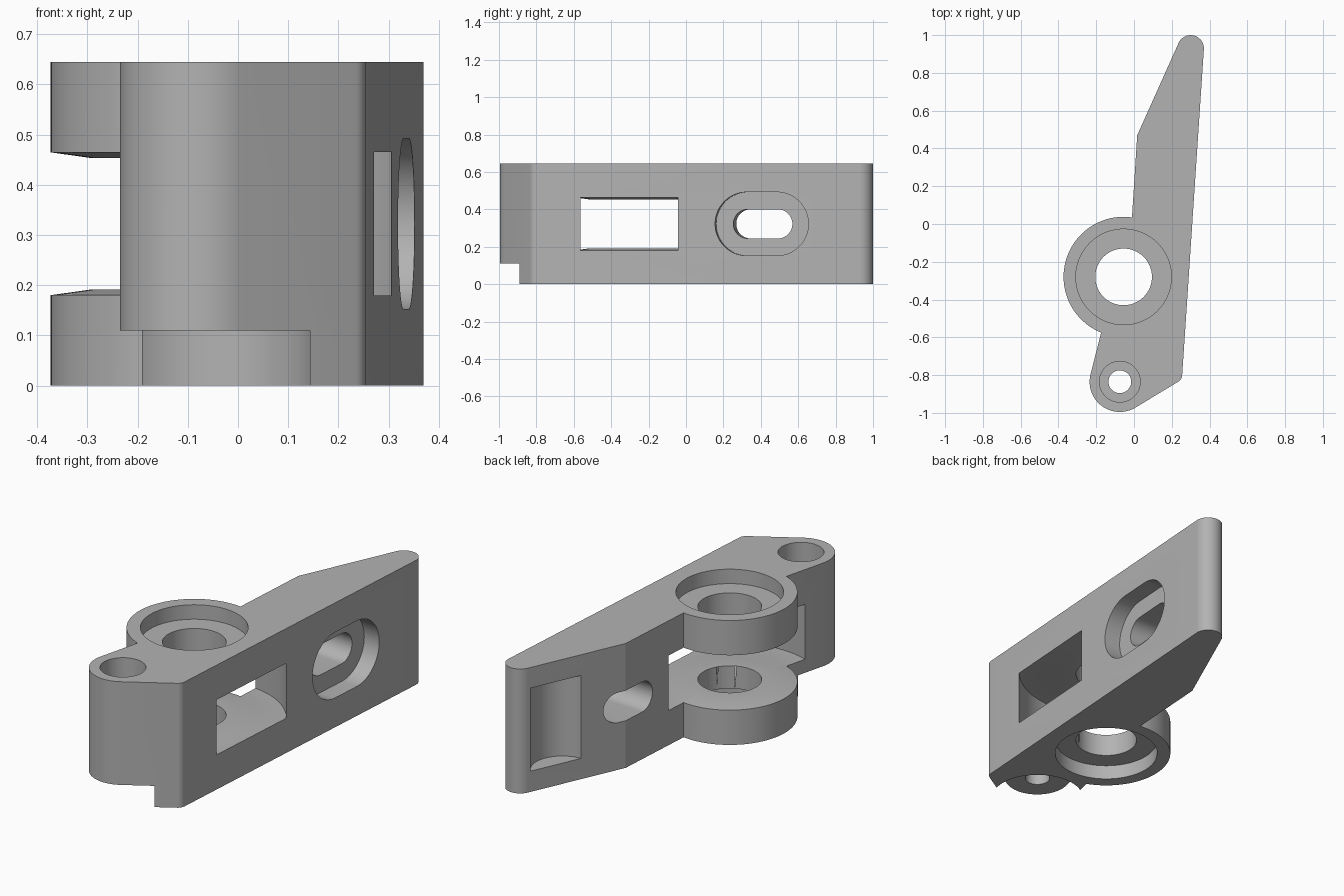
import bpy, bmesh
from math import sin, cos, radians
from mathutils import Matrix, Vector

HEIGHT = 0.645
MID = HEIGHT / 2
HUB = (-0.055, -0.28)
EAR = (-0.075, -0.835)

cube = bpy.data.objects.get("Cube")
if cube:
    bpy.data.objects.remove(cube, do_unlink=True)

metal = bpy.data.materials.new("plain grey")
metal.use_nodes = True
grey = (0.45, 0.45, 0.45, 1)
metal.diffuse_color = grey
metal.node_tree.nodes["Principled BSDF"].inputs["Base Color"].default_value = grey


def arc(centre, radius, start, end, steps):
    angles = [radians(start + (end - start) * i / steps) for i in range(steps + 1)]
    return [(centre[0] + radius * cos(a), centre[1] + radius * sin(a)) for a in angles]


def circle(centre, radius, steps=96):
    return arc(centre, radius, 0, 360, steps)[:-1]


def finish(bm, name):
    bmesh.ops.recalc_face_normals(bm, faces=bm.faces)
    mesh = bpy.data.meshes.new(name)
    bm.to_mesh(mesh)
    bm.free()
    mesh.materials.append(metal)
    obj = bpy.data.objects.new(name, mesh)
    bpy.context.collection.objects.link(obj)
    return obj


def prism(name, points, low, high, matrix=Matrix()):
    bm = bmesh.new()
    base = bm.faces.new([bm.verts.new((x, y, low)) for x, y in points])
    top = bmesh.ops.extrude_face_region(bm, geom=[base])["geom"]
    verts = [g for g in top if isinstance(g, bmesh.types.BMVert)]
    bmesh.ops.translate(bm, verts=verts, vec=(0, 0, high - low))
    bm.transform(matrix)
    return finish(bm, name)


def lathe(name, profile, centre, steps=96):
    # Solid of revolution whose profile begins and ends on the axis
    bm = bmesh.new()
    rings = []
    for r, z in profile:
        pts = circle(centre, r, steps) if r else [centre]
        rings.append([bm.verts.new((x, y, z)) for x, y in pts])
    for a, b in zip(rings, rings[1:]):
        for i in range(steps):
            quad = [a[i % len(a)], a[(i + 1) % len(a)], b[(i + 1) % len(b)], b[i % len(b)]]
            bm.faces.new(list(dict.fromkeys(quad)))
    return finish(bm, name)


def stadium(half, radius):
    return arc((half, 0), radius, -90, 90, 32) + arc((-half, 0), radius, 90, 270, 32)


# Plate outline: rounded tip, hinge hub, screw ear and small front corner
outline = (arc((0.30, 0.93), 0.07, -3.8, 156, 24) + [(0.017, 0.47)]
           + arc(HUB, 0.318, 82, 248, 48) + arc(EAR, 0.16, 167, 302, 32)
           + arc((0.215, -0.80), 0.04, -58, -3.8, 8))
body = prism("hinge_arm", outline, 0, HEIGHT)

# Hinge clearance with a slightly raised washer face on both lugs
clearance = lathe("hinge_clearance", [
    (0, 0.192), (0.235, 0.192), (0.32, 0.18), (0.432, 0.18),
    (0.432, 0.465), (0.32, 0.465), (0.235, 0.453), (0, 0.453)], HUB)

# Hub bore with a shallow recess at both ends
bore = lathe("hub_bore", [
    (0, -0.1), (0.253, -0.1), (0.253, 0.075), (0.15, 0.075),
    (0.15, HEIGHT - 0.075), (0.253, HEIGHT - 0.075), (0.253, 0.8), (0, 0.8)], HUB)

# Ear screw hole with a deep head recess, and the relief under the ear
screw = lathe("screw_hole", [
    (0, -0.1), (0.06, -0.1), (0.06, 0.21), (0.108, 0.21), (0.108, 0.8), (0, 0.8)], EAR)
relief = prism("ear_relief", circle(EAR, 0.225), -0.1, 0.11)

# Stepped slot square to the long flat side
along = Vector((0.0665, 1, 0)).normalized()
up = Vector((0, 0, 1))
out = along.cross(up)
frame = Matrix((along, up, out)).transposed().to_4x4()
frame.translation = (0.335, 0.405, MID)
slot_recess = prism("slot_recess", stadium(0.08, 0.17), -0.09, 0.1, frame)
slot_through = prism("slot_through", stadium(0.08, 0.078), -0.6, 0.1, frame)

# Curved pocket in the tapered face near the tip
pocket = prism("tip_pocket", circle((0.118, 0.844), 0.15), MID - 0.215, MID + 0.215)

cutters = [clearance, bore, screw, relief, slot_recess, slot_through, pocket]
for cutter in cutters:
    cutter.hide_render = True
    mod = body.modifiers.new(cutter.name, 'BOOLEAN')
    mod.operation = 'DIFFERENCE'
    mod.solver = 'EXACT'
    mod.object = cutter

# Bake the cuts and drop the cutters
graph = bpy.context.evaluated_depsgraph_get()
result = bpy.data.meshes.new_from_object(body.evaluated_get(graph))
body.modifiers.clear()
body.data = result
for cutter in cutters:
    bpy.data.objects.remove(cutter, do_unlink=True)
result.materials.clear()
result.materials.append(metal)
result.polygons.foreach_set("material_index", [0] * len(result.polygons))

bpy.ops.object.select_all(action='DESELECT')
body.select_set(True)
bpy.context.view_layer.objects.active = body
bpy.ops.object.shade_smooth_by_angle(angle=radians(20))
